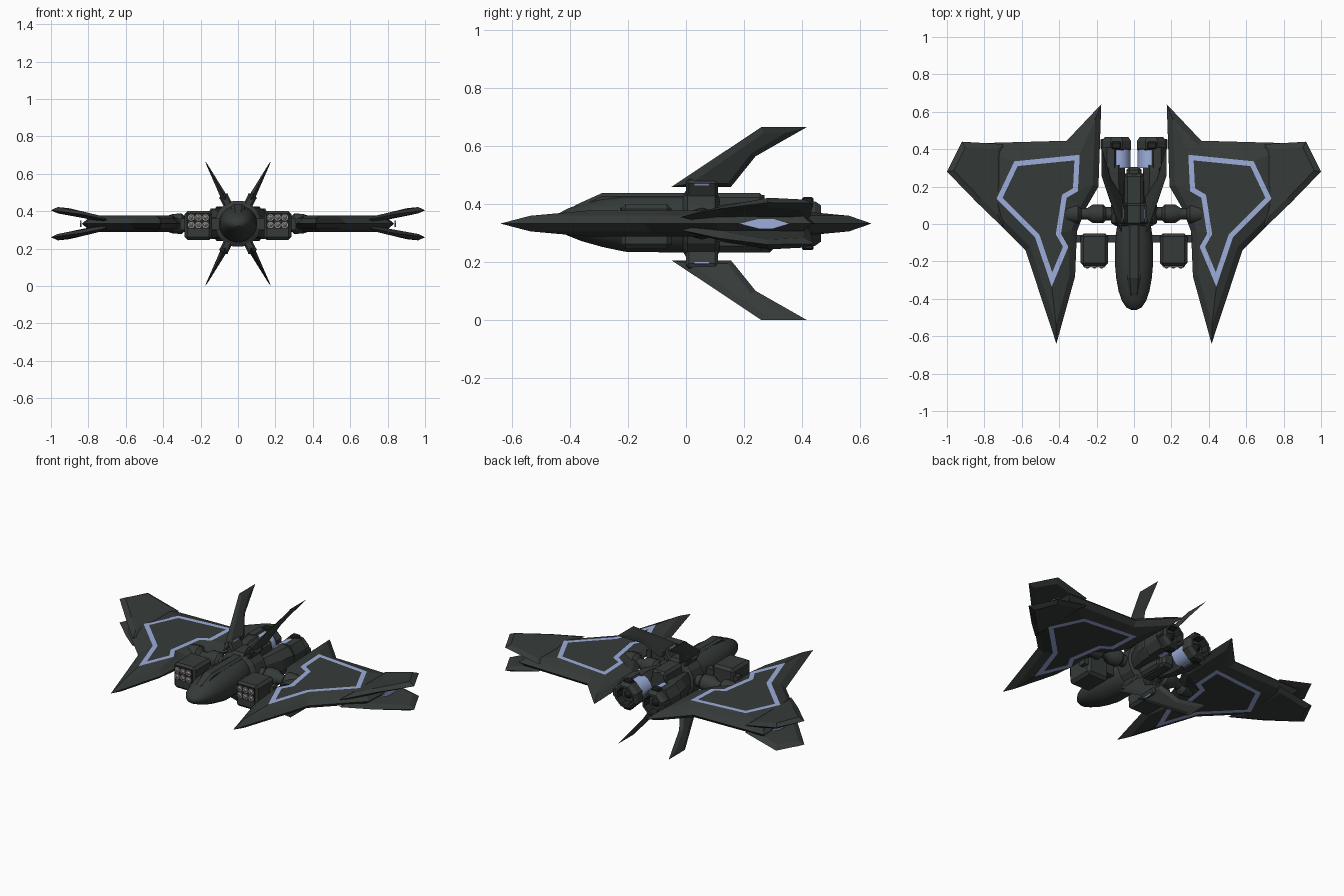
import bpy, bmesh, math
from mathutils import Vector, Matrix

if "Cube" in bpy.data.objects:
    bpy.data.objects.remove(bpy.data.objects["Cube"])

ZC = 0.333  # height of the centre line


def material(name, rgb):
    m = bpy.data.materials.new(name)
    m.diffuse_color = (*rgb, 1)
    m.use_nodes = True
    m.node_tree.nodes["Principled BSDF"].inputs["Base Color"].default_value = m.diffuse_color
    return m


HULL = material("dark hull", (0.036, 0.043, 0.041))
BLUE = material("pale blue trim", (0.34, 0.42, 0.72))
GREY = material("tube grey", (0.34, 0.33, 0.31))
BLACK = material("recess black", (0.016, 0.017, 0.017))


def finish(bm, name, mats, mirror=True, smooth=0):
    bmesh.ops.recalc_face_normals(bm, faces=bm.faces)
    me = bpy.data.meshes.new(name)
    bm.to_mesh(me)
    bm.free()
    for m in mats:
        me.materials.append(m)
    ob = bpy.data.objects.new(name, me)
    bpy.context.collection.objects.link(ob)
    if smooth:
        bpy.ops.object.select_all(action='DESELECT')
        ob.select_set(True)
        bpy.context.view_layer.objects.active = ob
        bpy.ops.object.shade_smooth_by_angle(angle=math.radians(smooth))
    if mirror:
        ob.modifiers.new("mirror", 'MIRROR')
    return ob


def skin(name, rings, mats, bands=None, matrix=None, **kw):
    """Skin a list of equal-length rings, closing both ends."""
    bm = bmesh.new()
    vs = [[bm.verts.new(p) for p in r] for r in rings]
    n = len(rings[0])
    for i in range(len(vs) - 1):
        for j in range(n):
            k = (j + 1) % n
            f = bm.faces.new((vs[i][j], vs[i][k], vs[i + 1][k], vs[i + 1][j]))
            f.material_index = bands[i] if bands else 0
    bm.faces.new(vs[0])
    bm.faces.new(vs[-1])
    if matrix:
        bm.transform(matrix)
    return finish(bm, name, mats, **kw)


def inset(poly, d):
    """Offset a counter-clockwise polygon inwards with mitred corners."""
    out = []
    for i, p in enumerate(poly):
        p = Vector(p)
        a = (p - Vector(poly[i - 1])).normalized()
        b = (Vector(poly[(i + 1) % len(poly)]) - p).normalized()
        na, nb = Vector((-a.y, a.x)), Vector((-b.y, b.x))
        out.append(p + (na + nb) * d / (1 + na.dot(nb)))
    return out


def flat(poly, z):
    return [(p[0], p[1], z(p) if callable(z) else z) for p in poly]


def oval(y, xc, zc, rx, rz, n, turn=0.5):
    return [(xc + rx * math.cos(2 * math.pi * (i + turn) / n), y,
             zc + rz * math.sin(2 * math.pi * (i + turn) / n)) for i in range(n)]


def box(name, lo, hi, mat, bevel=0, matrix=None, **kw):
    bm = bmesh.new()
    bmesh.ops.create_cube(bm, size=1)
    for v in bm.verts:
        v.co = Vector([lo[i] + (v.co[i] + 0.5) * (hi[i] - lo[i]) for i in range(3)])
    if bevel:
        bmesh.ops.bevel(bm, geom=bm.edges[:], offset=bevel, segments=1, affect='EDGES')
    if matrix:
        bm.transform(matrix)
    return finish(bm, name, [mat], **kw)


# Fuselage: y, half width, top, bottom
body = [(-.46, .012, .345, .322), (-.445, .042, .365, .308), (-.41, .066, .384, .292),
        (-.36, .083, .404, .272), (-.29, .096, .422, .252), (-.21, .103, .432, .235),
        (-.08, .102, .432, .233), (.03, .085, .432, .233), (.12, .06, .432, .233),
        (.27, .054, .432, .233)]
skin("fuselage", [oval(y, 0, (t + b) / 2, w, (t - b) / 2, 24) for y, w, t, b in body],
     [HULL], mirror=False, smooth=40)

# Raised canopy and the tail spine behind it
spine = [(-.40, .012, .385), (-.37, .028, .402), (-.29, .036, .438), (0, .036, .438), (.02, .03, .438)]
skin("canopy", [[(-w, y, .36), (w, y, .36), (w, y, t - .012), (w * .6, y, t), (-w * .6, y, t),
                 (-w, y, t - .012)] for y, w, t in spine], [HULL], mirror=False)
box("tail_spine", (-.05, .02, .24), (.05, .27, .438), HULL, .015, mirror=False)
box("tail_keel", (-.04, .02, .234), (.04, .305, .32), HULL, .015, mirror=False)

# Wings: sharp rim, bevelled slope, raised plateau edged by a stripe
rim = [(.415, -.64), (.58, -.14), (.82, .10), (.835, .432), (.36, .445),
       (.175, .64), (.19, .2), (.26, .08), (.305, -.04), (.315, -.28)]
plateau = [(.44, -.335), (.53, -.07), (.735, .135), (.64, .335), (.42, .357),
           (.29, .37), (.30, .175), (.36, .14), (.39, -.05), (.35, -.12)]
slope, core = inset(rim, .03), inset(plateau, .027)
rings = [flat(core, ZC - .045), flat(plateau, ZC - .045), flat(slope, ZC - .027), flat(rim, ZC),
         flat(slope, ZC + .027), flat(plateau, ZC + .045), flat(core, ZC + .045)]
skin("wing", rings, [HULL, BLUE], [1, 0, 0, 0, 0, 1])

# Split wing tips, one bent up and one bent down
tip = [(.70, -.02), (.84, .115), (1, .28), (.92, .44), (.70, .427)]
for side, name in ((1, "upper_wing_tip"), (-1, "lower_wing_tip")):
    def bend(off):
        return lambda p: ZC + side * (.022 + min(max(p[0] - .72, 0) * .24, .05) + off)
    skin(name, [flat(inset(tip, .03), bend(-.017)), flat(tip, bend(0)),
                flat(inset(tip, .03), bend(.017))], [HULL])

# Glowing slot between the split tips
glow = [(.18, 0), (.25, -.018), (.30, -.018), (.36, 0), (.30, .018), (.25, .018)]
skin("wing_tip_slot", [[(x, y, ZC + z) for y, z in glow] for x in (.838, .845)], [BLUE])

# Hub ring and wing arms
skin("hub", [oval(y, 0, ZC, r, r, 16) for y, r in
             ((-.01, .1), (.005, .125), (.10, .125), (.115, .1))], [HULL], mirror=False)
arm = [(.08, .035), (.15, .035), (.165, .05), (.22, .05), (.25, .03), (.28, .03),
       (.30, .055), (.35, .052), (.44, .02)]
skin("wing_arm", [[(x, .055 + r * math.cos(a * math.pi / 6), ZC + r * math.sin(a * math.pi / 6))
                   for a in range(12)] for x, r in arm], [HULL], smooth=35)

# Four swept fins on small mounts
fin = [(.143, -.05), (.143, .155), (.262, .24), (.376, .417), (.376, .26)]
fin = fin[::-1]  # counter-clockwise in (radius, y)
for name, ang in (("upper", 62.3), ("lower", -62.3)):
    c, s = math.cos(math.radians(ang)), math.sin(math.radians(ang))
    M = Matrix(((c, 0, -s, 0), (0, 1, 0, 0), (s, 0, c, ZC), (0, 0, 0, 1)))
    thick = lambda k: lambda p: k * (.019 - .017 * (p[0] - .143) / .233)
    skin(name + "_fin", [flat(inset(fin, .022), thick(-1)), flat(fin, 0),
                         flat(inset(fin, .022), thick(1))], [HULL], matrix=M)
    box(name + "_fin_mount", (.10, 0, -.024), (.178, .11, .024), HULL, .01, M)
    for w in (-.0265, .0235):
        box(name + "_fin_mount_trim", (.163, .03, w), (.169, .08, w + .003), BLUE, 0, M)

# Missile pods with two rows of three tubes
box("missile_pod", (.138, -.225, .246), (.285, -.05, .40), HULL, .016)
box("pod_bracket", (.09, -.10, .30), (.31, -.06, .36), HULL)
box("pod_front_panel", (.152, -.228, .304), (.272, -.222, .388), BLACK)
for x in (.174, .212, .250):
    for z in (.326, .366):
        skin("missile_tube", [oval(y, x, z, .017, .017, 12) for y in (-.232, -.225)], [GREY])
        skin("tube_tip", [oval(y, x, z, r, r, 12) for y, r in ((-.232, .011), (-.238, .004))], [GREY])

# Engine nacelles sweeping out of the hub
nacelle = [(.05, .06, .02, .055), (.13, .085, .036, .07), (.22, .104, .056, .083),
           (.28, .108, .066, .087), (.315, .108, .066, .085)]
skin("nacelle", [oval(y, x, ZC, rx, rz, 8) for y, x, rx, rz in nacelle], [HULL])
skin("engine_core", [oval(y, .086, ZC, .068, .074, 16) for y in (.30, .41)], [BLUE], smooth=30)
skin("engine_shell", [oval(y, .124, ZC, .054, .089, 8) for y in (.30, .41)], [HULL])

# Hollow nozzles with clamps and a centre cone
prof = [(.39, .07), (.40, .083), (.445, .083), (.465, .068), (.465, .055), (.425, .045)]
skin("nozzle", [oval(y, .093, ZC, r, r, 8) for y, r in prof], [HULL, BLACK], [0, 0, 0, 0, 1])
skin("nozzle_cone", [oval(y, .093, ZC, r, r, 8) for y, r in ((.42, .03), (.455, .008))], [BLACK])
for z in (ZC + .062, ZC - .092):
    box("nozzle_clamp", (.07, .40, z), (.12, .44, z + .03), BLACK, .006)
box("nozzle_side_clamp", (.155, .40, ZC - .025), (.18, .455, ZC + .025), HULL, .006)
